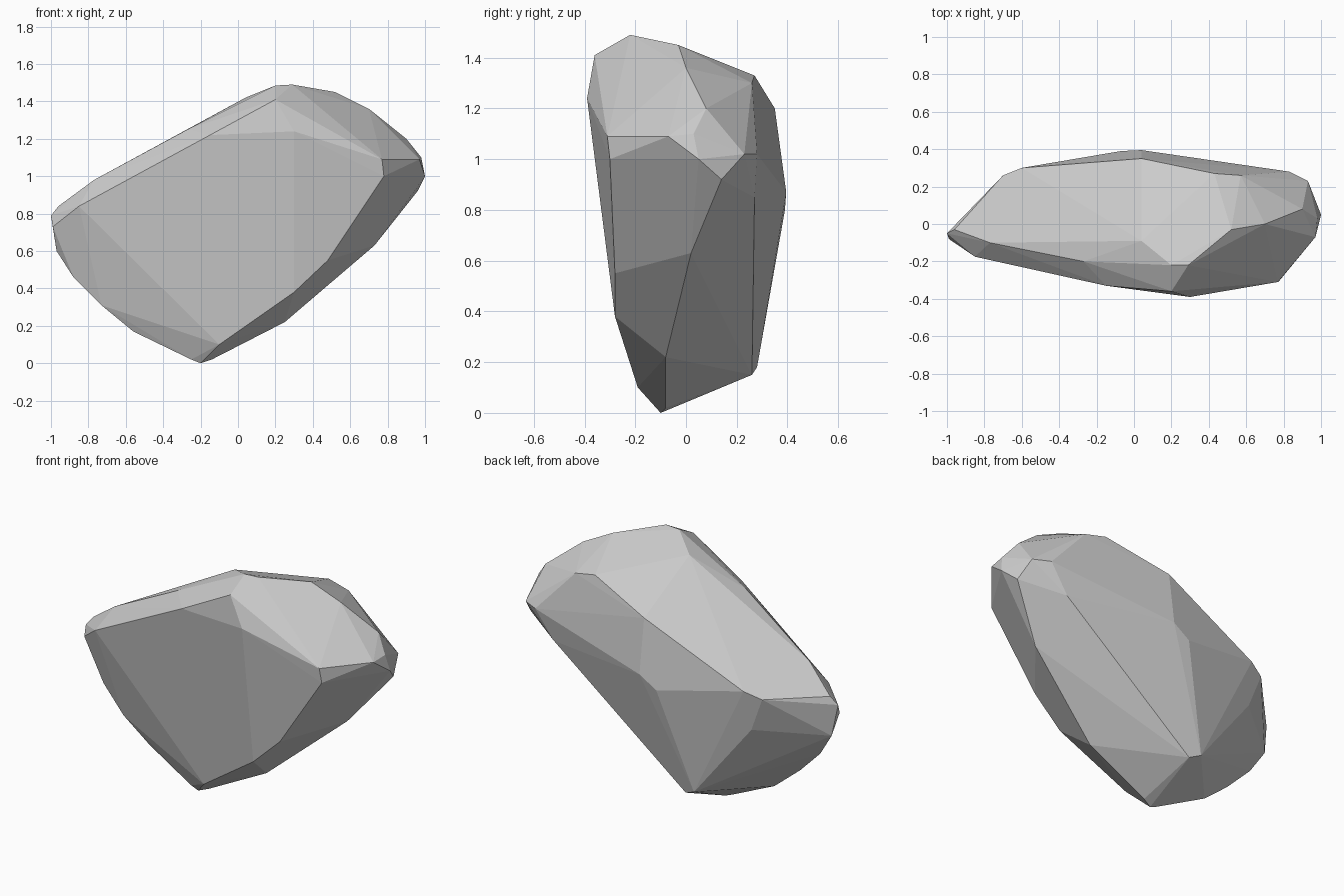
import bpy, bmesh

# Corner points of the boulder, grouped by region
top_ridge = [(.2, -.22, 1.485), (.29, -.22, 1.49), (.52, -.03, 1.45), (.7, 0, 1.36),
             (-.27, -.2, 1.25), (-.77, -.1, .98), (.04, -.09, 1.42)]
front = [(.2, -.36, 1.41), (.3, -.39, 1.24), (-.15, -.33, 1.22), (-.85, -.175, .84),
         (.77, -.31, 1.09), (.78, -.3, 1.0), (.48, -.28, .55), (.3, -.28, .38),
         (-.1, -.19, .1)]
right_end = [(.97, -.07, 1.09), (.98, .03, 1.1), (1, .05, 1.0), (.9, .08, 1.2),
             (.96, .14, .92), (.93, .23, 1.02), (.83, .28, 1.02), (.73, .02, .63)]
back = [(.43, .27, 1.33), (.57, .26, 1.3), (.04, .35, 1.2), (.04, .395, .87),
        (-.07, .39, .8), (-.6, .3, .9), (-.7, .26, .86), (-.62, .25, .65),
        (.71, .27, .85), (-.25, .28, .18), (-.18, .26, .15)]
lower_rim = [(-1, -.05, .79), (-.99, -.08, .73), (-.96, -.03, .84), (-.97, -.03, .6),
             (-.88, -.05, .46), (-.73, -.07, .31), (-.56, -.06, .17), (-.7, .12, .53),
             (-.5, .2, .42), (-.25, -.1, .02), (-.2, -.1, 0), (-.14, -.08, .02),
             (.25, -.08, .22)]

# Boulder: flat-faced convex hull
bm = bmesh.new()
for p in top_ridge + front + right_end + back + lower_rim:
    bm.verts.new(p)
hull = bmesh.ops.convex_hull(bm, input=bm.verts[:])
loose = [v for v in bm.verts if not v.link_faces]
bmesh.ops.delete(bm, geom=loose, context='VERTS')
bmesh.ops.dissolve_limit(bm, angle_limit=.03, verts=bm.verts[:], edges=bm.edges[:])
bmesh.ops.recalc_face_normals(bm, faces=bm.faces[:])

mesh = bpy.data.meshes.new("boulder")
bm.to_mesh(mesh)
bm.free()
boulder = bpy.data.objects.new("boulder", mesh)
bpy.context.collection.objects.link(boulder)
